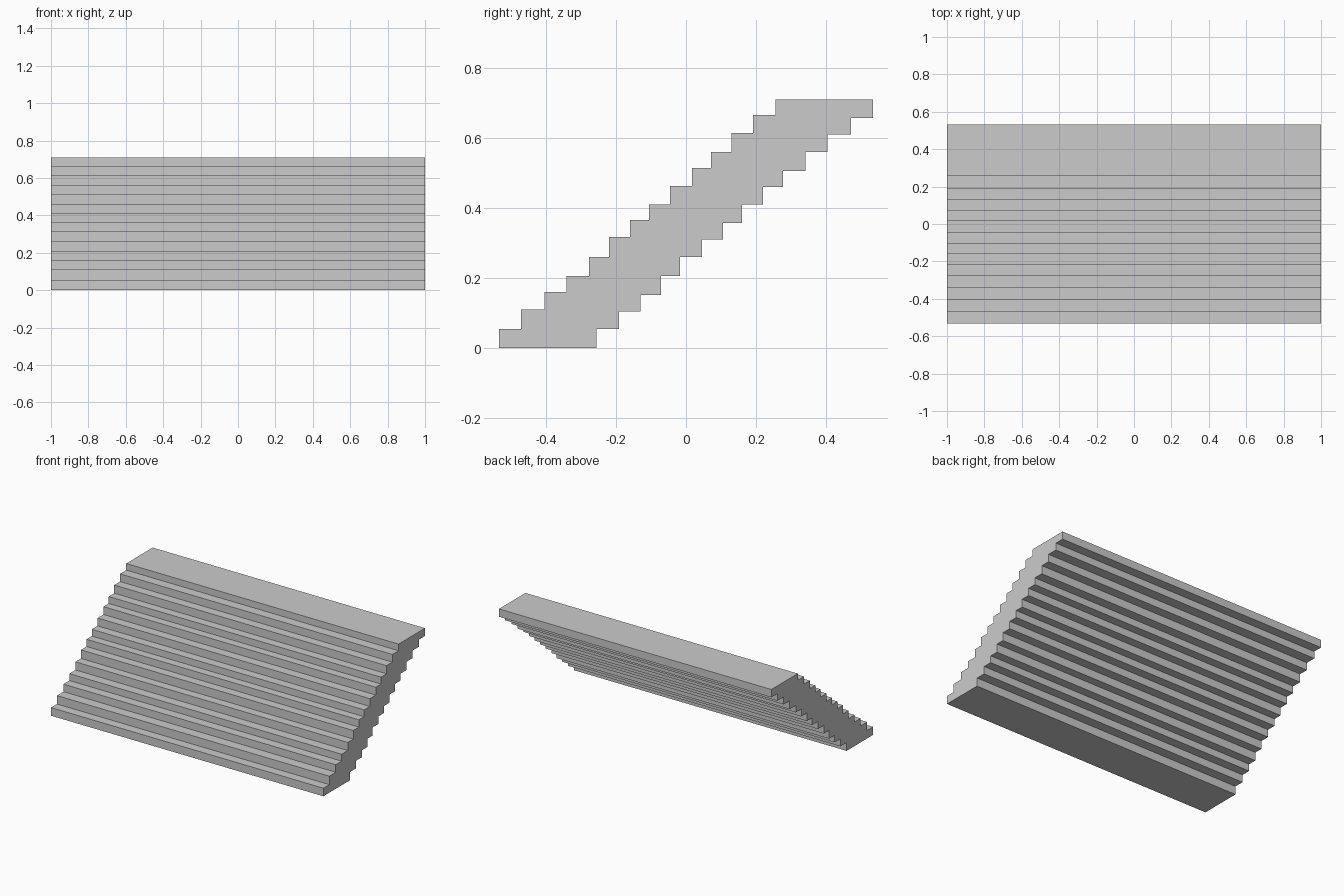
import bpy
import bmesh

if "Cube" in bpy.data.objects:
    bpy.data.objects.remove(bpy.data.objects["Cube"])

# Riser positions (front and back edge of each step) and tread heights
FRONT = [-0.533, -0.471, -0.403, -0.341, -0.277, -0.219, -0.160, -0.105,
         -0.045, 0.017, 0.072, 0.130, 0.191, 0.256]
BACK = [-y for y in reversed(FRONT)]
TOP = [0.054, 0.110, 0.160, 0.206, 0.260, 0.317, 0.365, 0.410,
       0.462, 0.514, 0.560, 0.614, 0.665, 0.709]
BOTTOM = [0.0, 0.055, 0.105, 0.151, 0.206, 0.260, 0.310, 0.357,
          0.410, 0.459, 0.505, 0.560, 0.610, 0.657]


def flight(name, first, last, width=2.0):
    """Extrude the stepped side profile of steps first..last-1 across x."""
    profile = []
    for i in range(first, last):                 # treads, going up
        z0 = BOTTOM[first] if i == first else TOP[i - 1]
        profile += [(FRONT[i], z0), (FRONT[i], TOP[i])]
    for i in reversed(range(first, last)):       # underside, going down
        z1 = TOP[i] if i == last - 1 else BOTTOM[i + 1]
        profile += [(BACK[i], z1), (BACK[i], BOTTOM[i])]
    bm = bmesh.new()
    side = bm.faces.new([bm.verts.new((-width / 2, y, z)) for y, z in profile])
    ext = bmesh.ops.extrude_face_region(bm, geom=[side], use_keep_orig=True)
    moved = [v for v in ext["geom"] if isinstance(v, bmesh.types.BMVert)]
    bmesh.ops.translate(bm, verts=moved, vec=(width, 0, 0))
    bmesh.ops.recalc_face_normals(bm, faces=bm.faces)
    mesh = bpy.data.meshes.new(name)
    bm.to_mesh(mesh)
    bm.free()
    obj = bpy.data.objects.new(name, mesh)
    bpy.context.collection.objects.link(obj)
    return obj


# Lower four steps and the upper ten resting on them
flight("lower_steps", 0, 4)
flight("upper_steps", 4, 14)
